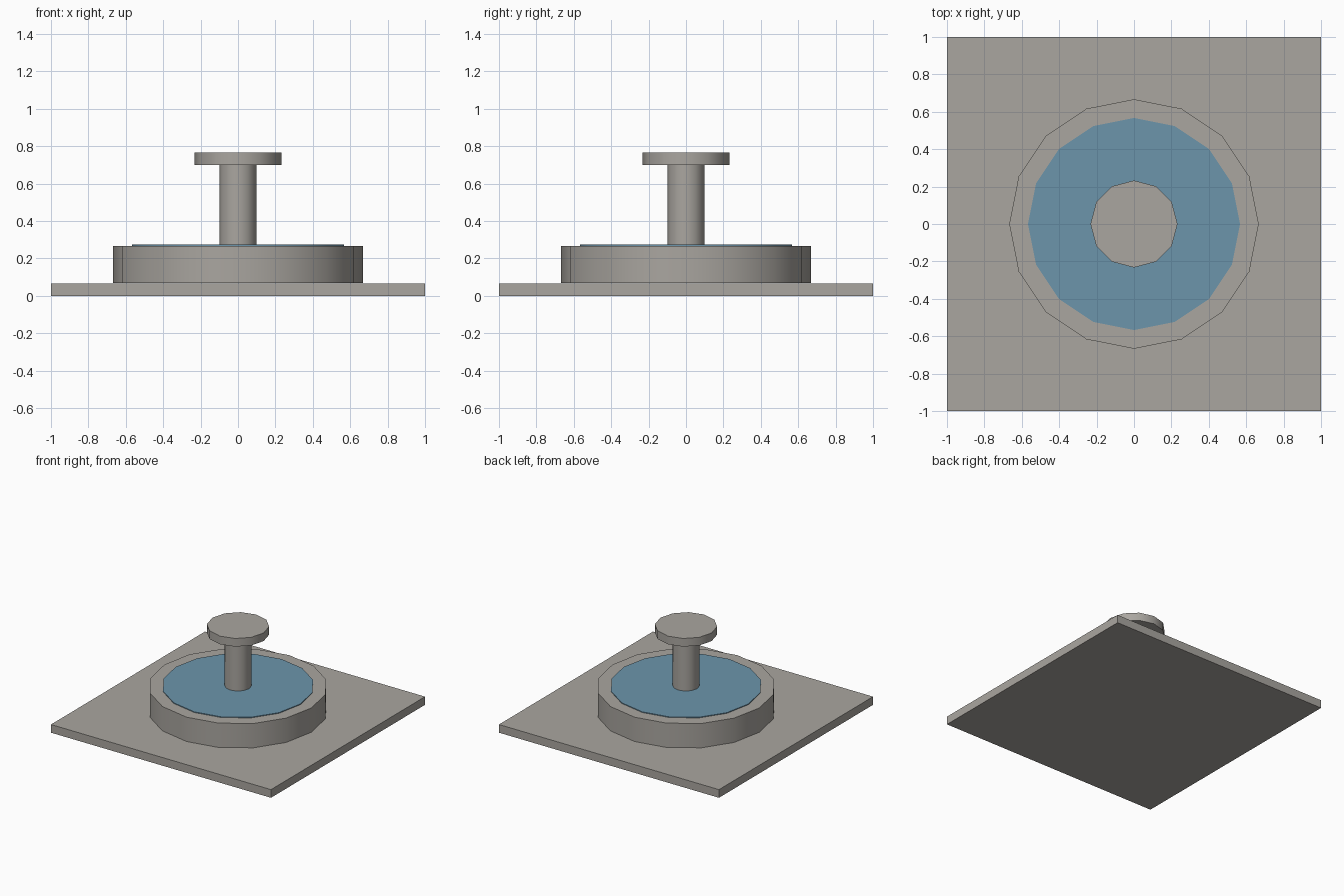
import bpy
import math

cube = bpy.data.objects.get("Cube")
if cube:
    bpy.data.objects.remove(cube, do_unlink=True)


def make_material(name, color):
    mat = bpy.data.materials.new(name)
    mat.use_nodes = True
    mat.diffuse_color = color
    mat.node_tree.nodes["Principled BSDF"].inputs["Base Color"].default_value = color
    return mat


stone = make_material("grey stone", (0.40, 0.38, 0.35, 1))
water = make_material("blue water", (0.15, 0.30, 0.41, 1))


def disc(name, sides, radius, bottom, top, mat):
    """Upright cylinder with smooth sides and sharp rims."""
    bpy.ops.mesh.primitive_cylinder_add(
        vertices=sides, radius=radius, depth=top - bottom,
        location=(0, 0, (bottom + top) / 2))
    obj = bpy.context.object
    obj.name = name
    obj.data.materials.append(mat)
    bpy.ops.object.shade_smooth_by_angle(angle=math.radians(40))
    return obj


# Square paved base
bpy.ops.mesh.primitive_cube_add(size=1, location=(0, 0, 0.033))
base = bpy.context.object
base.name = "base_slab"
base.scale = (2, 2, 0.067)
base.data.materials.append(stone)

# Basin with a thin water surface on top
disc("basin", 16, 0.667, 0.067, 0.267, stone)
disc("water_surface", 16, 0.567, 0.265, 0.273, water)

# Central column and upper bowl
disc("column", 12, 0.1, 0.267, 0.70, stone)
disc("upper_bowl", 12, 0.233, 0.70, 0.767, stone)
